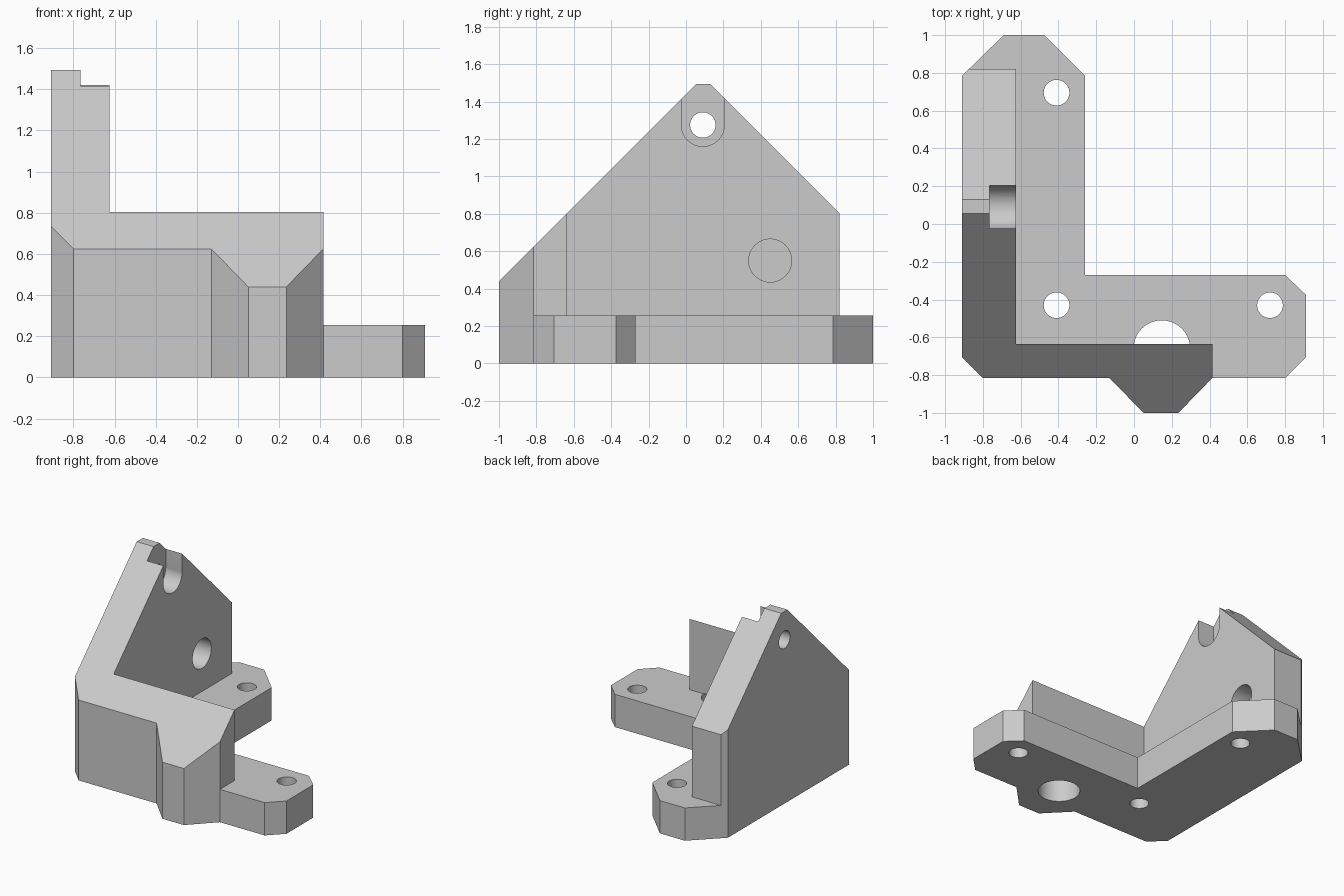
import bpy, bmesh
from math import radians
from mathutils import Matrix, Vector

cube = bpy.data.objects.get("Cube")
if cube:
    bpy.data.objects.remove(cube, do_unlink=True)

BASE_TOP = 0.255
WALL_IN, WALL_OUT, BORE_FLOOR = -0.625, -0.91, -0.765

grey = bpy.data.materials.new("plain grey")
grey.use_nodes = True
GREY = (0.6, 0.6, 0.6, 1)
grey.diffuse_color = GREY
grey.node_tree.nodes["Principled BSDF"].inputs["Base Color"].default_value = GREY


def finish(name, bm):
    bmesh.ops.recalc_face_normals(bm, faces=bm.faces)
    mesh = bpy.data.meshes.new(name)
    bm.to_mesh(mesh)
    bm.free()
    mesh.materials.append(grey)
    obj = bpy.data.objects.new(name, mesh)
    bpy.context.collection.objects.link(obj)
    return obj


def prism(name, points, axis, lo, hi):
    """Extrude an outline along z (xy points) or x (yz points)."""
    bm = bmesh.new()
    place = (lambda a, b: (a, b, lo)) if axis == "z" else (lambda a, b: (lo, a, b))
    face = bm.faces.new([bm.verts.new(place(*p)) for p in points])
    step = Vector((0, 0, hi - lo)) if axis == "z" else Vector((hi - lo, 0, 0))
    out = bmesh.ops.extrude_face_region(bm, geom=[face], use_keep_orig=True)
    moved = [v for v in out["geom"] if isinstance(v, bmesh.types.BMVert)]
    bmesh.ops.translate(bm, verts=moved, vec=step)
    return finish(name, bm)


def cylinder(name, a, b, radius, axis, lo, hi):
    bm = bmesh.new()
    bmesh.ops.create_cone(bm, cap_ends=True, segments=40, radius1=radius,
                          radius2=radius, depth=hi - lo)
    mid = (lo + hi) / 2
    if axis == "x":
        bm.transform(Matrix.Rotation(radians(90), 4, "Y"))
    bm.transform(Matrix.Translation((a, b, mid) if axis == "z" else (mid, a, b)))
    return finish(name, bm)


def combine(target, tool, operation):
    mod = target.modifiers.new(operation, "BOOLEAN")
    mod.operation = operation
    mod.solver = "EXACT"
    mod.object = tool
    bpy.context.view_layer.objects.active = target
    bpy.ops.object.modifier_apply(modifier=mod.name)
    bpy.data.objects.remove(tool, do_unlink=True)


# L-shaped foot plate with chamfered ends
bracket = prism("corner_bracket", [
    (-0.8, -0.815), (0.8, -0.815), (0.91, -0.705), (0.91, -0.375), (0.8, -0.27),
    (-0.26, -0.27), (-0.26, 0.785), (-0.475, 1), (-0.69, 1), (-0.91, 0.785),
    (-0.91, -0.705)], "z", 0, BASE_TOP)

# Side wall, front wall and front boss, trimmed to the gabled side profile
walls = prism("walls", [
    (-0.8, -0.815), (-0.13, -0.815), (0.05, -1), (0.235, -1), (0.415, -0.815),
    (0.415, -0.635), (WALL_IN, -0.635), (WALL_IN, 0.82), (-0.875, 0.82),
    (-0.91, 0.785), (-0.91, -0.705)], "z", 0, 1.7)
gable = prism("gable_trim", [
    (-1.2, -0.2), (0.82, -0.2), (0.82, 0.805), (0.13, 1.495), (0.055, 1.495),
    (-1.2, 0.24)], "x", -1.2, 1.2)
combine(walls, gable, "INTERSECT")
combine(bracket, walls, "UNION")

# Screw holes through the foot
for x, y in [(-0.41, -0.43), (0.72, -0.43), (-0.41, 0.695)]:
    combine(bracket, cylinder("foot_hole", x, y, 0.068, "z", -0.1, BASE_TOP + 0.1),
            "DIFFERENCE")

# Rod socket from below, reaching under the front wall
combine(bracket, cylinder("rod_socket", 0.147, -0.66, 0.15, "z", -0.1, BASE_TOP + 0.002),
        "DIFFERENCE")

# Counterbored screw holes through the side wall
for y, z in [(-0.275, 0.55), (0.45, 0.55), (0.09, 1.275)]:
    combine(bracket, cylinder("wall_hole", y, z, 0.068, "x", WALL_OUT - 0.1, WALL_IN + 0.1),
            "DIFFERENCE")
    combine(bracket, cylinder("counterbore", y, z, 0.115, "x", BORE_FLOOR, WALL_IN + 0.1),
            "DIFFERENCE")

# The top counterbore is open upward
slot = prism("top_slot", [(-0.025, 1.275), (0.205, 1.275), (0.205, 1.7), (-0.025, 1.7)],
             "x", BORE_FLOOR, WALL_IN + 0.1)
combine(bracket, slot, "DIFFERENCE")

# Smooth bores, crisp edges
bpy.ops.object.select_all(action="DESELECT")
bracket.select_set(True)
bpy.context.view_layer.objects.active = bracket
bpy.ops.object.shade_smooth_by_angle(angle=radians(25))
